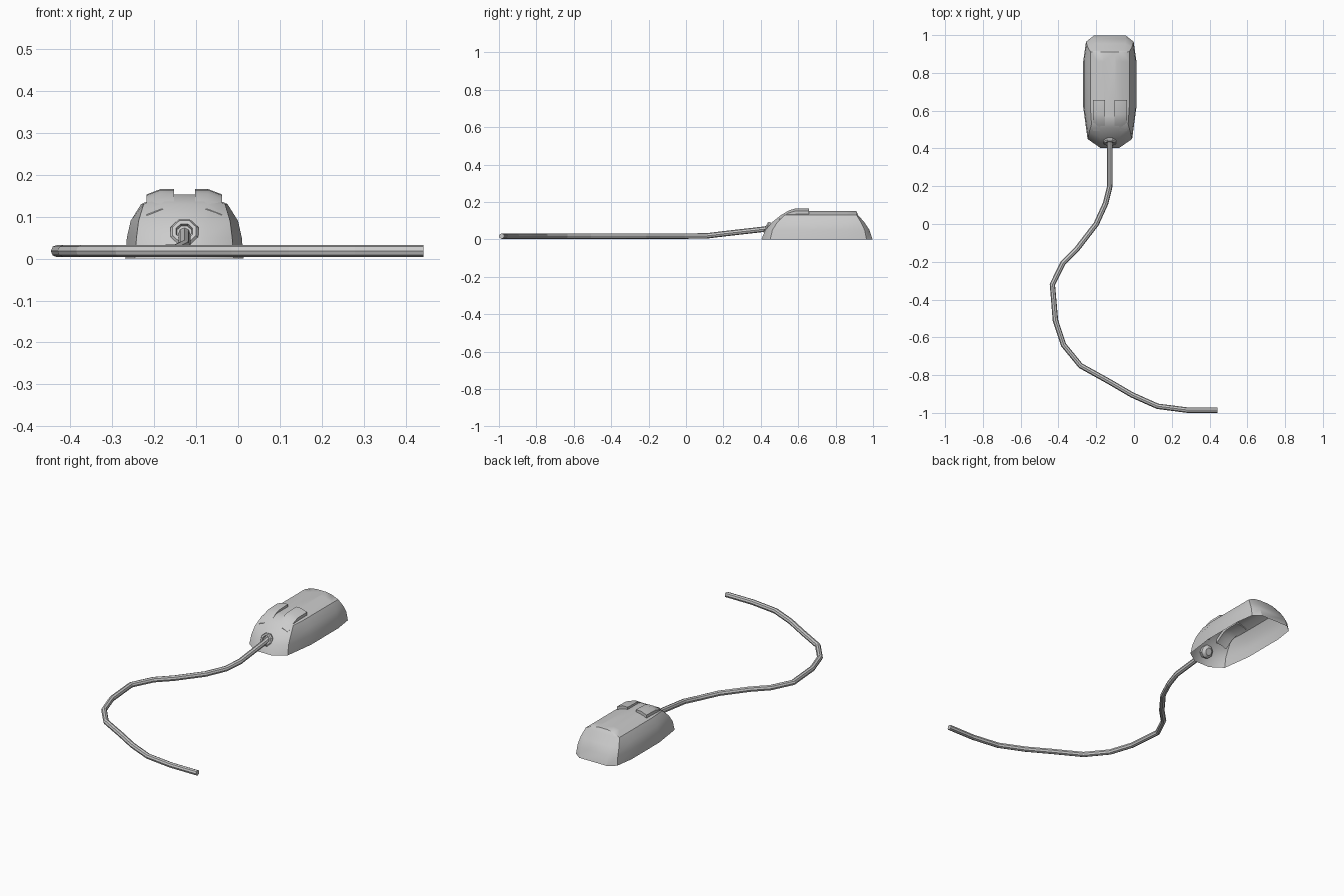
import bpy, bmesh, math
from mathutils import Vector

if "Cube" in bpy.data.objects:
    bpy.data.objects.remove(bpy.data.objects["Cube"])

CX = -0.128  # centre line of the mouse


def make_object(name, bm, angle=30):
    bmesh.ops.recalc_face_normals(bm, faces=bm.faces)
    mesh = bpy.data.meshes.new(name)
    bm.to_mesh(mesh)
    bm.free()
    ob = bpy.data.objects.new(name, mesh)
    bpy.context.collection.objects.link(ob)
    bpy.ops.object.select_all(action='DESELECT')
    ob.select_set(True)
    bpy.context.view_layer.objects.active = ob
    bpy.ops.object.shade_smooth_by_angle(angle=math.radians(angle))
    return ob


# Body shell, open underneath: half outlines (front to back) at rising heights
levels = [
    (0.000, [(.050, .403), (.118, .450), (.141, .62), (.141, .86), (.126, .965), (.085, .997)]),
    (0.050, [(.050, .424), (.114, .462), (.137, .62), (.137, .86), (.123, .955), (.085, .981)]),
    (0.090, [(.050, .458), (.109, .487), (.128, .62), (.128, .86), (.117, .936), (.082, .955)]),
    (0.130, [(.050, .508), (.097, .528), (.103, .62), (.103, .86), (.103, .912), (.075, .920)]),
    (0.146, [(.045, .538), (.062, .555), (.066, .62), (.066, .86), (.066, .911), (.060, .913)]),
    (0.153, [(.020, .560), (.030, .570), (.032, .62), (.032, .86), (.032, .909), (.030, .910)]),
]
bm = bmesh.new()
rings = []
for z, half in levels:
    outline = [(CX + x, y) for x, y in half] + [(CX - x, y) for x, y in reversed(half)]
    rings.append([bm.verts.new((x, y, z)) for x, y in outline])
for low, high in zip(rings, rings[1:]):
    n = len(low)
    for i in range(n):
        j = (i + 1) % n
        bm.faces.new((low[i], low[j], high[j], high[i]))
bm.faces.new(rings[-1])
make_object("mouse_body", bm, 32)

# Two curved click buttons, mirrored about the centre line
path = [(.493, .118), (.525, .140), (.55, .155), (.58, .164), (.657, .166)]
across = [(.025, 0), (.056, 0), (.090, -.013)]
for name, side in (("left_button", -1), ("right_button", 1)):
    bm = bmesh.new()
    grid = [[bm.verts.new((CX + side * x, y, z + dz)) for x, dz in across] for y, z in path]
    for a, b in zip(grid, grid[1:]):
        for i in range(len(across) - 1):
            bm.faces.new((a[i], a[i + 1], b[i + 1], b[i]))
    bottom = bmesh.ops.extrude_face_region(bm, geom=bm.faces[:], use_keep_orig=True)
    moved = [v for v in bottom["geom"] if isinstance(v, bmesh.types.BMVert)]
    bmesh.ops.translate(bm, verts=moved, vec=(0, 0, -.022))
    make_object(name, bm)

# Cable collar: stepped octagonal bush set into the sloping nose
axis = Vector((0, -.88, .40)).normalized()
turn = axis.to_track_quat('Z', 'Y')
bm = bmesh.new()
profile = [(.020, -.025), (.036, -.012), (.036, .006), (.030, .013), (.021, .013), (.019, .004)]
rings = []
for r, h in profile:
    ring = []
    for k in range(8):
        a = math.tau * (k + .5) / 8
        p = turn @ Vector((r * math.cos(a), r * math.sin(a), h))
        ring.append(bm.verts.new(p + Vector((CX, .437, .060))))
    rings.append(ring)
for a, b in zip(rings, rings[1:]):
    for i in range(8):
        j = (i + 1) % 8
        bm.faces.new((a[i], a[j], b[j], b[i]))
bm.faces.new(rings[0])
bm.faces.new(rings[-1])
make_object("cable_collar", bm)

# Cable: octagonal tube along a curving path
points = [(CX, .455, .062), (CX, .42, .055), (CX, .20, .030), (-.15, .11, .019), (-.20, 0, .018),
          (-.30, -.13, .018), (-.375, -.205, .018), (-.432, -.32, .018), (-.416, -.51, .018),
          (-.373, -.64, .018), (-.283, -.75, .018), (-.13, -.835, .018), (-.01, -.905, .018),
          (.125, -.965, .018), (.28, -.985, .018), (.442, -.985, .018)]
curve = bpy.data.curves.new("cable", 'CURVE')
curve.dimensions = '3D'
curve.bevel_depth = .0145
curve.bevel_resolution = 2
curve.use_fill_caps = True
spline = curve.splines.new('POLY')
spline.points.add(len(points) - 1)
for sp, p in zip(spline.points, points):
    sp.co = (*p, 1)
spline.use_smooth = False
bpy.context.collection.objects.link(bpy.data.objects.new("cable", curve))
